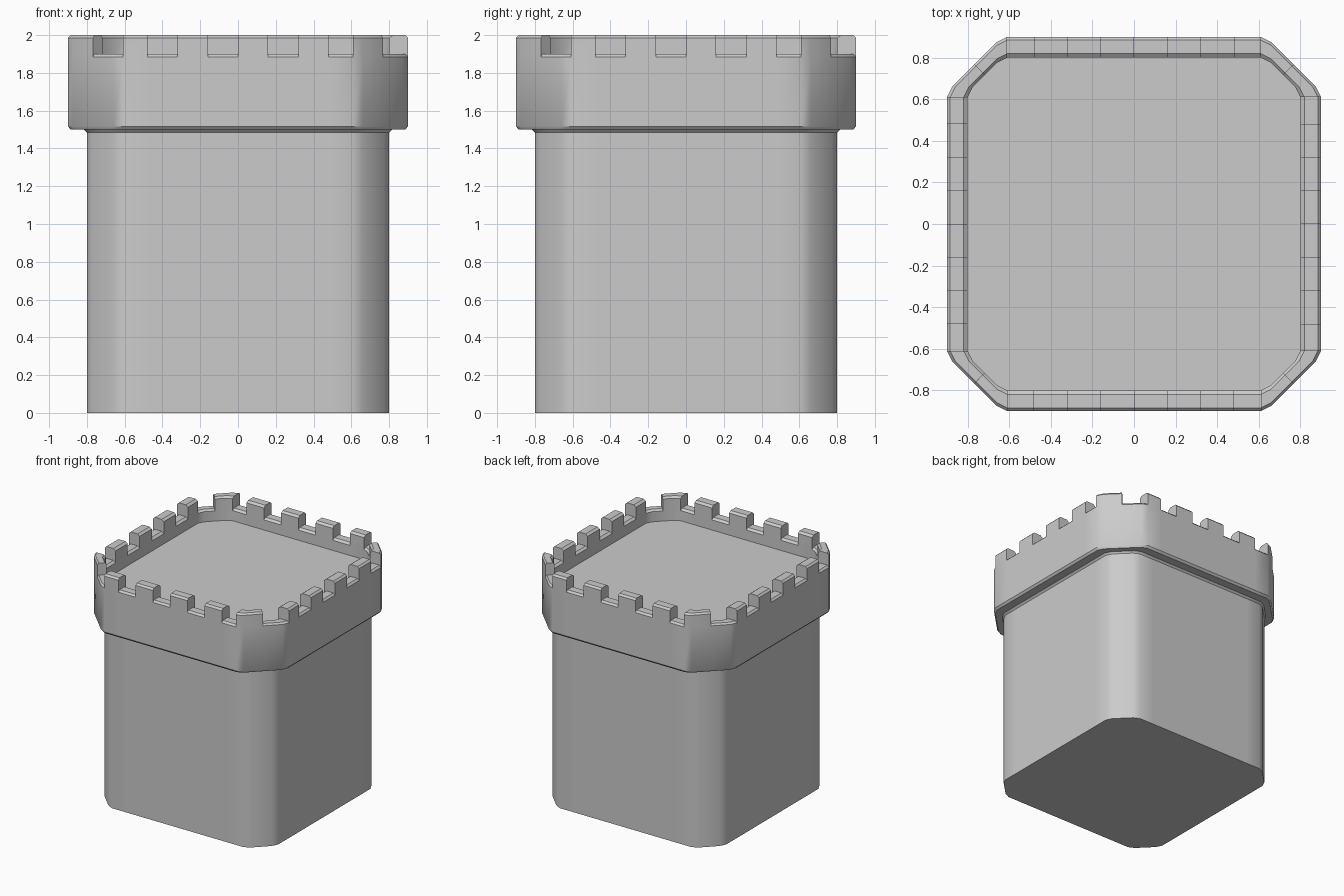
import bpy, bmesh

if "Cube" in bpy.data.objects:
    bpy.data.objects.remove(bpy.data.objects["Cube"])

SIDE_X = [-0.61, -0.48, -0.32, -0.16, 0.0, 0.16, 0.32, 0.48, 0.61]
RAISED = ([1, 0] * 4 + [1, 1, 0, 0]) * 4   # merlon / gap pattern, one quarter repeated
CORNER, SOFT = 0.635, 0.025                # corner cut position and its softening


def plan(h):
    """Square outline of half-width h with softened, cut corners."""
    mid = (h + CORNER) / 2
    pts = [(x, -h) for x in SIDE_X]
    pts += [(CORNER + SOFT, -h + SOFT), (mid, -mid), (h - SOFT, -CORNER - SOFT)]
    loop = []
    for _ in range(4):
        loop += pts
        pts = [(-y, x) for x, y in pts]
    return loop


bm = bmesh.new()


def ring(h, z):
    return [bm.verts.new((x, y, z)) for x, y in plan(h)]


def strip(a, b, wanted=lambda i: True):
    n = len(a)
    for i in range(n):
        if wanted(i):
            j = (i + 1) % n
            bm.faces.new((a[i], a[j], b[j], b[i]))


def cap_profile(z):
    """Chamfered top of the parapet wall, outside to inside."""
    return [(0.90, z - 0.015), (0.885, z), (0.82, z), (0.80, z - 0.015)]


# shaft, flare and overhanging head
outer = [ring(h, z) for h, z in [(0.80, 0), (0.80, 1.485), (0.815, 1.50),
                                 (0.885, 1.50), (0.90, 1.517)]]
low = [ring(h, z) for h, z in cap_profile(1.90)]
high = [ring(h, z) for h, z in cap_profile(2.0)]
floor = ring(0.80, 1.80)
shell = outer + [low[0]]
for a, b in zip(shell, shell[1:]):
    strip(a, b)
strip(low[3], floor)
bm.faces.new(floor)
bm.faces.new(outer[0][::-1])

# parapet gaps and merlons
for k in range(3):
    strip(low[k], low[k + 1], lambda i: not RAISED[i])
    strip(high[k], high[k + 1], lambda i: RAISED[i])
strip(low[0], high[0], lambda i: RAISED[i])
strip(high[3], low[3], lambda i: RAISED[i])

# merlon end faces
for i in range(len(RAISED)):
    if RAISED[i] != RAISED[i - 1]:
        bm.faces.new([r[i] for r in low] + [r[i] for r in reversed(high)])

bmesh.ops.delete(bm, geom=[v for v in bm.verts if not v.link_faces], context='VERTS')
bmesh.ops.recalc_face_normals(bm, faces=bm.faces[:])

mesh = bpy.data.meshes.new("castle_tower")
bm.to_mesh(mesh)
bm.free()
tower = bpy.data.objects.new("castle_tower", mesh)
bpy.context.collection.objects.link(tower)
bpy.context.view_layer.objects.active = tower
tower.select_set(True)
bpy.ops.object.shade_smooth_by_angle(angle=0.56)
